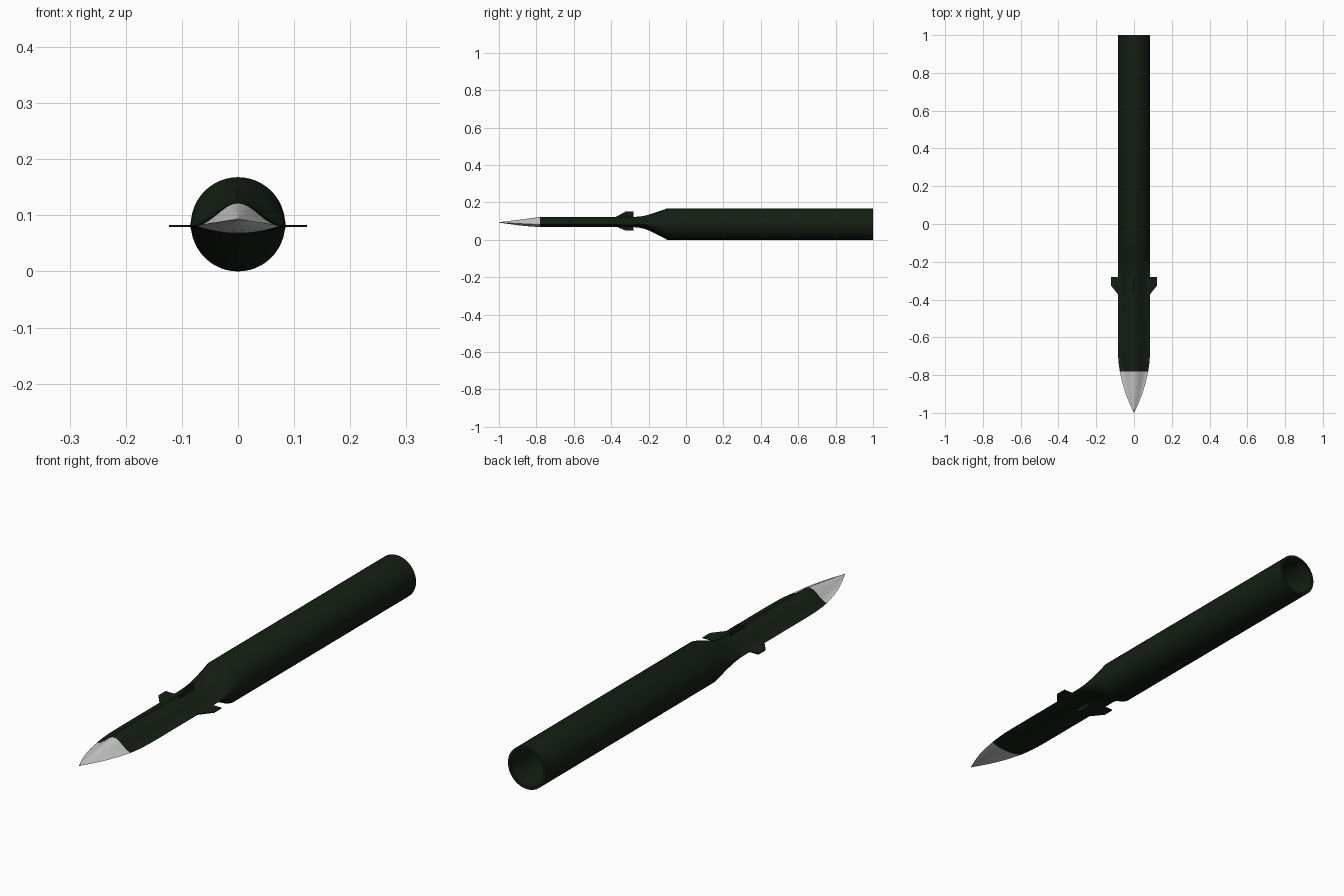
import bpy, bmesh
from math import cos, sin, pi

if "Cube" in bpy.data.objects:
    bpy.data.objects.remove(bpy.data.objects["Cube"])

N = 48
R = 0.084

green = bpy.data.materials.new("dark_green")
green.diffuse_color = (0.007, 0.013, 0.007, 1)
green.use_nodes = True
green.node_tree.nodes["Principled BSDF"].inputs["Base Color"].default_value = green.diffuse_color


def circle(y, r):
    return [(r * cos(2 * pi * i / N), y, R + r * sin(2 * pi * i / N)) for i in range(N)]


# Blade section: bell-shaped back, shallow belly, thin side edges
def blade(y, w, edge=0.081, up=0.041, down=0.013):
    ring = []
    for i in range(N):
        t = 2 * pi * i / N
        u = cos(t)
        bell = 0.5 * (1 + cos(pi * u))
        z = edge + up * bell if sin(t) >= 0 else edge - down * (1 - u * u)
        ring.append((w * u, y, z))
    return ring


# Section part way between the round tube and the blade
def blend(y, f):
    a, b = circle(y, R), blade(y, 0.086)
    return [tuple(p + (q - p) * f for p, q in zip(s, t)) for s, t in zip(a, b)]


def finish(name, bm, mat, smooth=True):
    bmesh.ops.remove_doubles(bm, verts=bm.verts, dist=1e-5)
    bmesh.ops.recalc_face_normals(bm, faces=bm.faces)
    me = bpy.data.meshes.new(name)
    bm.to_mesh(me)
    bm.free()
    ob = bpy.data.objects.new(name, me)
    bpy.context.collection.objects.link(ob)
    if mat:
        me.materials.append(mat)
    if smooth:
        bpy.ops.object.select_all(action='DESELECT')
        ob.select_set(True)
        bpy.context.view_layer.objects.active = ob
        bpy.ops.object.shade_smooth_by_angle(angle=0.5)
    return ob


def loft(name, rings, mat=None, caps=(True, True)):
    bm = bmesh.new()
    rows = [[bm.verts.new(p) for p in r] for r in rings]
    for a, b in zip(rows, rows[1:]):
        for i in range(N):
            j = (i + 1) % N
            bm.faces.new((a[i], a[j], b[j], b[i]))
    for use, row in zip(caps, (rows[0], rows[-1])):
        if use:
            bm.faces.new(row)
    return finish(name, bm, mat)


# Bare metal point
tip = [(-1.0, 0.0005, 0.093, 0.001, 0.001),
       (-0.95, 0.024, 0.090, 0.010, 0.005),
       (-0.90, 0.044, 0.087, 0.019, 0.009),
       (-0.84, 0.062, 0.084, 0.030, 0.012),
       (-0.78, 0.075, 0.081, 0.041, 0.013)]
loft("blade_tip", [blade(*s) for s in tip], caps=(True, False))

# Coated blade, neck, hollow handle and its bore in one skin
rings = [blade(y, w) for y, w in
         ((-0.78, 0.075), (-0.74, 0.081), (-0.69, 0.085), (-0.62, 0.086), (-0.28, 0.086))]
rings += [blend(y, f) for y, f in
          ((-0.25, 0.95), (-0.225, 0.87), (-0.20, 0.74), (-0.15, 0.38), (-0.10, 0.0))]
rings += [circle(1.0, R), circle(1.0, 0.073), circle(-0.08, 0.073)]
loft("blade_and_handle", rings, green, caps=(False, True))


# Thin guard fins with a swept leading corner
def fin(name, inner, outer, place):
    bm = bmesh.new()
    slope = (outer - inner) * 0.45
    outline = [(inner, -0.28), (outer, -0.28), (outer, -0.325),
               (inner + slope, -0.375), (inner, -0.375)]
    lo, hi = [[bm.verts.new(place(a, y, h)) for a, y in outline] for h in (-0.0018, 0.0018)]
    bm.faces.new(lo)
    bm.faces.new(hi)
    for i in range(5):
        j = (i + 1) % 5
        bm.faces.new((lo[i], lo[j], hi[j], hi[i]))
    finish(name, bm, green, smooth=False)


for side, s in (("left", -1), ("right", 1)):
    fin("guard_" + side, 0.05, 0.123, lambda a, y, h, s=s: (s * a, y, 0.081 + h))
fin("guard_top", 0.10, 0.15, lambda a, y, h: (h, y, a))
fin("guard_bottom", 0.09, 0.05, lambda a, y, h: (h, y, a))
